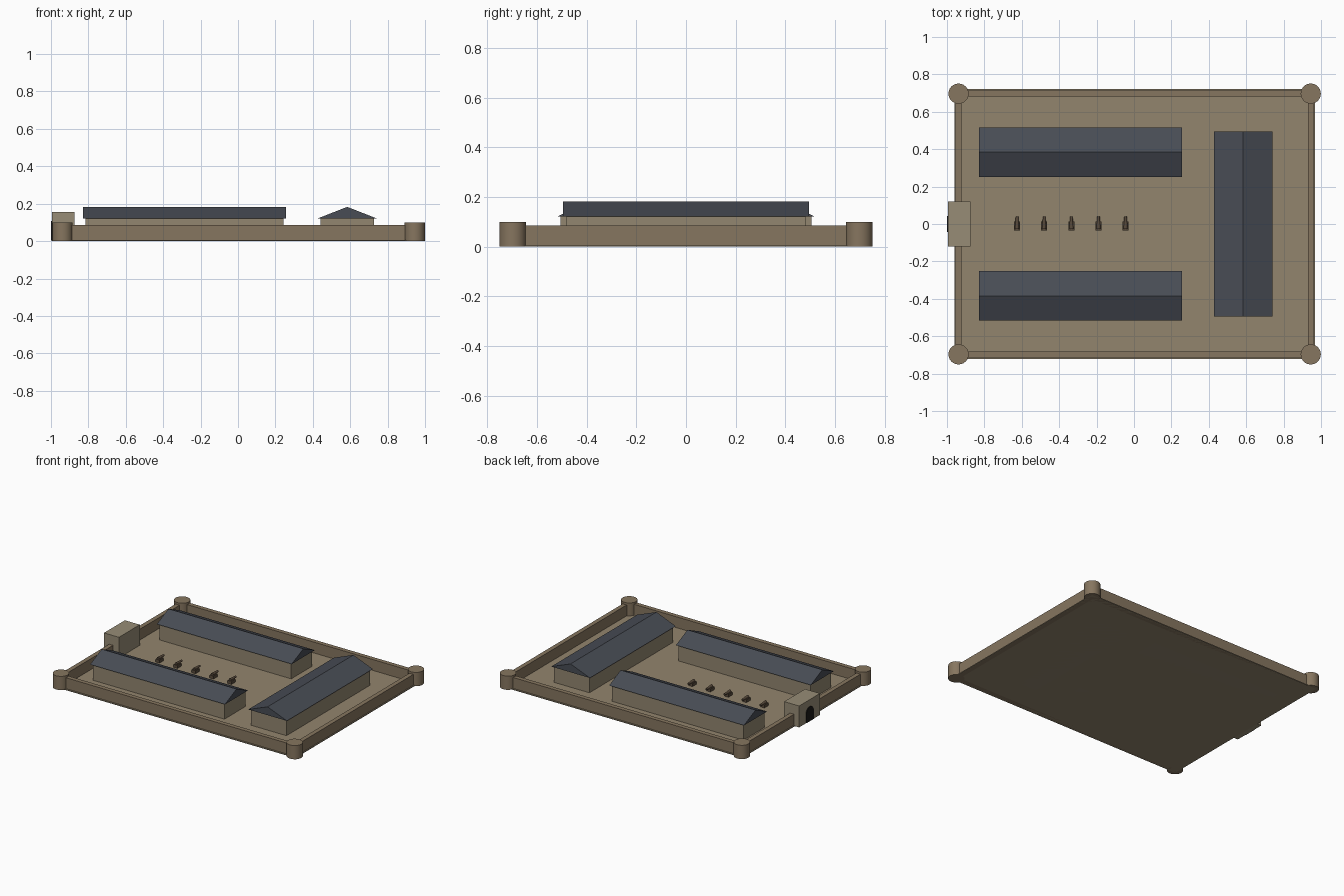
import bpy, bmesh, math
from mathutils import Matrix

if "Cube" in bpy.data.objects:
    bpy.data.objects.remove(bpy.data.objects["Cube"])


def material(name, rgb):
    m = bpy.data.materials.new(name)
    m.diffuse_color = (*rgb, 1)
    m.use_nodes = True
    m.node_tree.nodes["Principled BSDF"].inputs["Base Color"].default_value = m.diffuse_color
    return m


EARTH = material("earth", (0.29, 0.235, 0.155))
WALL = material("wall_stone", (0.24, 0.18, 0.115))
HALL = material("hall_stone", (0.29, 0.24, 0.16))
GATE = material("gate_stone", (0.31, 0.265, 0.18))
SLATE = material("slate", (0.065, 0.073, 0.09))
DARK = material("shadow", (0.01, 0.009, 0.008))
TIMBER = material("timber", (0.10, 0.07, 0.045))


def finish(name, bm, mat):
    bmesh.ops.recalc_face_normals(bm, faces=bm.faces)
    me = bpy.data.meshes.new(name)
    bm.to_mesh(me)
    bm.free()
    me.materials.append(mat)
    ob = bpy.data.objects.new(name, me)
    bpy.context.collection.objects.link(ob)
    return ob


def box(name, x, y, z, mat):
    """Box from (min, max) pairs."""
    bm = bmesh.new()
    bmesh.ops.create_cube(bm, size=1)
    for v in bm.verts:
        v.co = [r[0] if c < 0 else r[1] for c, r in zip(v.co, (x, y, z))]
    return finish(name, bm, mat)


def cylinder(name, loc, r1, r2, depth, mat, sides=24, rot=Matrix()):
    bm = bmesh.new()
    bmesh.ops.create_cone(bm, cap_ends=True, segments=sides, radius1=r1, radius2=r2,
                          depth=depth, matrix=Matrix.Translation(loc) @ rot)
    return finish(name, bm, mat)


def extrude(name, pts, vec, mat):
    """Closed profile pushed along a vector."""
    bm = bmesh.new()
    f = bm.faces.new([bm.verts.new(p) for p in pts])
    res = bmesh.ops.extrude_face_region(bm, geom=[f])
    bmesh.ops.translate(bm, vec=vec,
                        verts=[g for g in res["geom"] if isinstance(g, bmesh.types.BMVert)])
    return finish(name, bm, mat)


def hall(name, cx, cy, hx, hy, along_x):
    """Stone block with a solid gabled roof overhanging by a small eave."""
    box(name + "_walls", (cx - hx, cx + hx), (cy - hy, cy + hy), (0, 0.122), HALL)
    e, z0, z1 = 0.013, 0.122, 0.183
    hx, hy = hx + e, hy + e
    if along_x:
        pts = [(cx - hx, cy - hy, z0), (cx - hx, cy + hy, z0), (cx - hx, cy, z1)]
        vec = (2 * hx, 0, 0)
    else:
        pts = [(cx - hx, cy - hy, z0), (cx + hx, cy - hy, z0), (cx, cy - hy, z1)]
        vec = (0, 2 * hy, 0)
    extrude(name + "_roof", pts, vec, SLATE)


# Ground slab
X0, X1, Y = -0.938, 0.945, 0.697
box("ground", (X0 - 0.023, X1 + 0.023), (-Y - 0.026, Y + 0.026), (0, 0.006), EARTH)

# Perimeter walls
T = 0.016
for side, s in (("front", -1), ("back", 1)):
    box(side + "_wall", (X0 - T, X1 + T), (s * Y - T, s * Y + T), (0, 0.085), WALL)
for side, x in (("left", X0), ("right", X1)):
    box(side + "_wall", (x - T, x + T), (-Y + T, Y - T), (0, 0.085), WALL)

# Round corner towers
for x in (X0, X1):
    for y in (-Y, Y):
        t = cylinder("corner_tower", (x, y, 0.05), 0.054, 0.054, 0.1, WALL)
        for p in t.data.polygons:
            p.use_smooth = len(p.vertices) == 4
        for ed in t.data.edges:
            a, b = (t.data.vertices[i].co.z for i in ed.vertices)
            ed.use_edge_sharp = abs(a - b) < 1e-5

# Gatehouse with a dark arched door
box("gatehouse", (-0.995, -0.875), (-0.12, 0.12), (0, 0.156), GATE)
r, spring = 0.043, 0.064
arch = [(-1.0, -r, 0.002), (-1.0, r, 0.002)]
arch += [(-1.0, r * math.cos(math.pi * i / 12), spring + r * math.sin(math.pi * i / 12))
         for i in range(13)]
extrude("gate_arch", arch, (0.03, 0, 0), DARK)

# Three halls round the yard
hall("front_hall", -0.286, -0.384, 0.53, 0.12, True)
hall("back_hall", -0.286, 0.384, 0.53, 0.12, True)
hall("right_hall", 0.584, 0, 0.143, 0.481, False)

# Row of small cannons in the yard
turn = Matrix.Rotation(-math.pi / 2, 4, 'X')
for i in range(5):
    x = -0.625 + i * 0.145
    box("cannon_carriage", (x - 0.016, x + 0.016), (-0.034, 0.013), (0.004, 0.028), TIMBER)
    cylinder("cannon_barrel", (x, 0.006, 0.032), 0.011, 0.007, 0.066, TIMBER, 12, turn)
